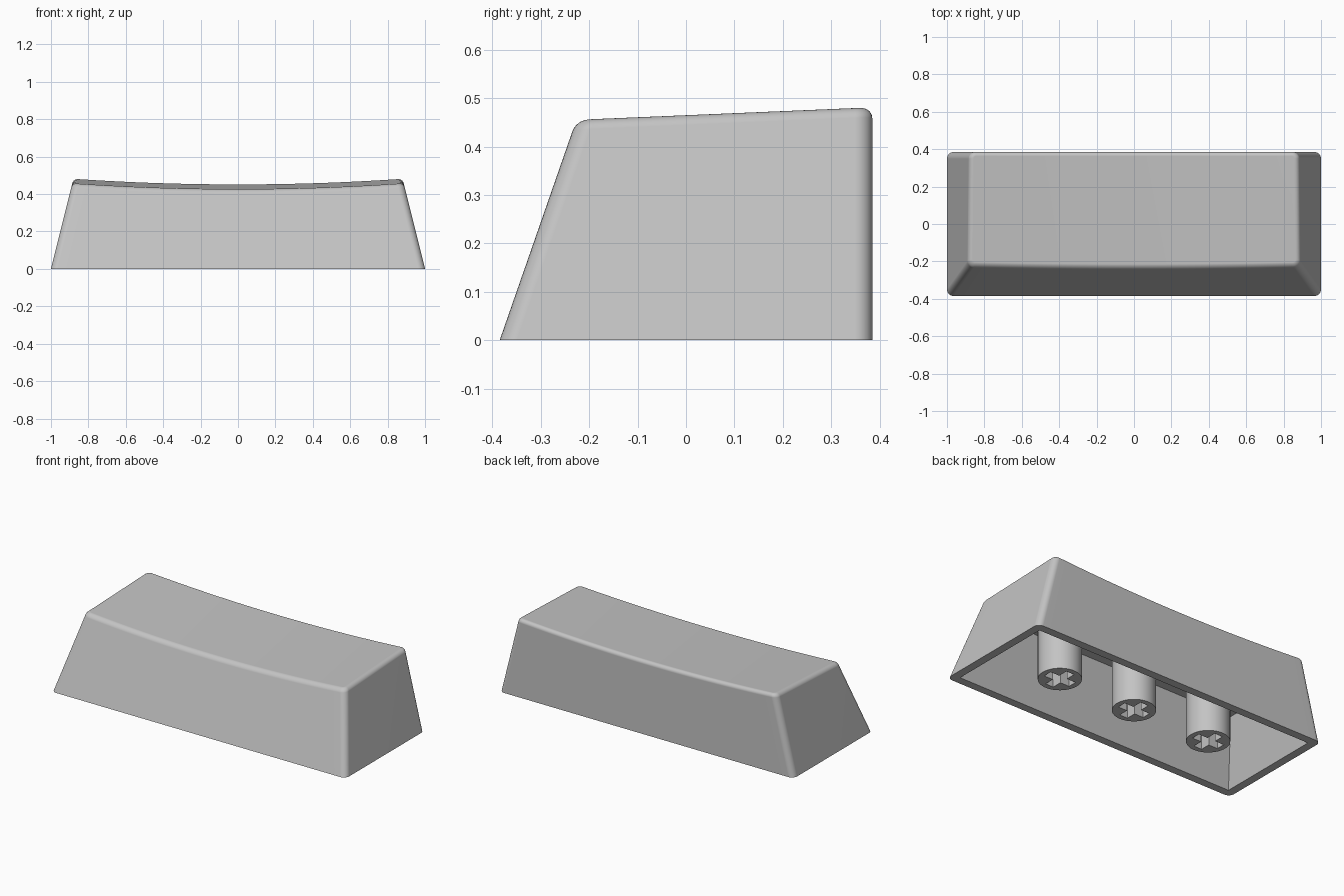
import bpy, bmesh, math

if "Cube" in bpy.data.objects:
    bpy.data.objects.remove(bpy.data.objects["Cube"], do_unlink=True)

# Material
GREY = (0.55, 0.55, 0.55, 1.0)
grey = bpy.data.materials.new("light_grey_plastic")
grey.use_nodes = True
grey.diffuse_color = GREY
bsdf = next(n for n in grey.node_tree.nodes if n.type == "BSDF_PRINCIPLED")
bsdf.inputs["Base Color"].default_value = GREY
bsdf.inputs["Roughness"].default_value = 0.6

# Main dimensions
HALF_DEPTH = 0.385
SIDE_DRAFT, FRONT_DRAFT = 0.25, 0.348
WALL, CEILING = 0.05, 0.37
CORNER, FILLET, DISH = 0.036, 0.022, 0.03
ARC, SPAN = 6, 32


def make_object(name, bm):
    bmesh.ops.recalc_face_normals(bm, faces=bm.faces)
    mesh = bpy.data.meshes.new(name)
    bm.to_mesh(mesh)
    bm.free()
    mesh.materials.append(grey)
    obj = bpy.data.objects.new(name, mesh)
    bpy.context.collection.objects.link(obj)
    return obj


def smooth(obj):
    bpy.ops.object.select_all(action="DESELECT")
    obj.select_set(True)
    bpy.context.view_layer.objects.active = obj
    bpy.ops.object.shade_smooth_by_angle(angle=math.radians(30))


# Half outline, left to right: (position along edge, arc x, arc y)
arc = [i / ARC * math.pi / 2 for i in range(ARC + 1)]
half = [(-1, -math.cos(a), math.sin(a)) for a in arc]
half += [(2 * i / SPAN - 1, 0, 1) for i in range(1, SPAN)]
half += [(1, math.cos(a), math.sin(a)) for a in reversed(arc)]


def outline_point(entry, side, radius, inset, z):
    u, ax, ay = entry
    x = u * (1 - SIDE_DRAFT * z - inset - radius) + ax * radius
    edge = HALF_DEPTH - inset - radius
    if side < 0:
        edge -= FRONT_DRAFT * z
    return x, side * (edge + ay * radius), z


def dished_point(entry, side, inset, drop):
    z = HALF_DEPTH
    for _ in range(8):
        x, y, _z = outline_point(entry, side, CORNER - inset, inset, z)
        z = 0.466 + 0.043 * y - DISH * (1 - (x / 0.88) ** 2) - drop
    return outline_point(entry, side, CORNER - inset, inset, z)


def ring(place):
    return [place(e, -1) for e in half] + [place(e, 1) for e in reversed(half)]


# Shell: cavity ceiling, cavity rim, outer foot, then the rounded upper edge
rings = [
    ring(lambda e, s: outline_point(e, s, 0, WALL, CEILING)),
    ring(lambda e, s: outline_point(e, s, 0, WALL, 0)),
    ring(lambda e, s: outline_point(e, s, CORNER, 0, 0)),
]
for a in arc:
    inset, drop = FILLET * (1 - math.cos(a)), FILLET * (1 - math.sin(a))
    rings.append(ring(lambda e, s: dished_point(e, s, inset, drop)))

bm = bmesh.new()
loops = [[bm.verts.new(p) for p in r] for r in rings]
n = len(loops[0])
for lower, upper in zip(loops, loops[1:]):
    for i in range(n):
        j = (i + 1) % n
        bm.faces.new((lower[i], lower[j], upper[j], upper[i]))
for cap in (loops[0], loops[-1]):
    for i in range(len(half) - 1):
        bm.faces.new((cap[i], cap[i + 1], cap[n - 2 - i], cap[n - 1 - i]))
bmesh.ops.remove_doubles(bm, verts=bm.verts, dist=1e-5)
shell = make_object("key_shell", bm)
smooth(shell)
weighted = shell.modifiers.new("clean_normals", "WEIGHTED_NORMAL")
weighted.keep_sharp = True

# Stem: round post with a cross-shaped socket
bm = bmesh.new()
bmesh.ops.create_cone(bm, cap_ends=True, segments=64, radius1=0.12, radius2=0.12, depth=CEILING + 0.01)
bmesh.ops.translate(bm, verts=bm.verts, vec=(0, 0, (CEILING + 0.01) / 2))
stem = make_object("centre_stem", bm)

ARM, SLOT, SOCKET = 0.088, 0.027, 0.2
bm = bmesh.new()
cross = []
for k in range(4):
    c, s = math.cos(k * math.pi / 2), math.sin(k * math.pi / 2)
    for x, y in ((SLOT, -SLOT), (ARM, -SLOT), (ARM, SLOT)):
        cross.append(bm.verts.new((c * x - s * y, s * x + c * y, -0.05)))
base = bm.faces.new(cross)
top = bmesh.ops.extrude_face_region(bm, geom=[base])["geom"]
bmesh.ops.translate(bm, verts=[v for v in top if isinstance(v, bmesh.types.BMVert)], vec=(0, 0, SOCKET + 0.05))
cutter = make_object("socket_cutter", bm)
cutter.hide_render = True

cut = stem.modifiers.new("socket", "BOOLEAN")
cut.operation, cut.solver, cut.object = "DIFFERENCE", "EXACT", cutter
smooth(stem)
bpy.ops.object.modifier_apply(modifier=cut.name)
bpy.data.objects.remove(cutter, do_unlink=True)
smooth(stem)

# Outer stems share the centre stem's mesh
for name, x in (("left_stem", 0.525), ("right_stem", -0.525)):
    copy = bpy.data.objects.new(name, stem.data)
    copy.location.x = x
    bpy.context.collection.objects.link(copy)
